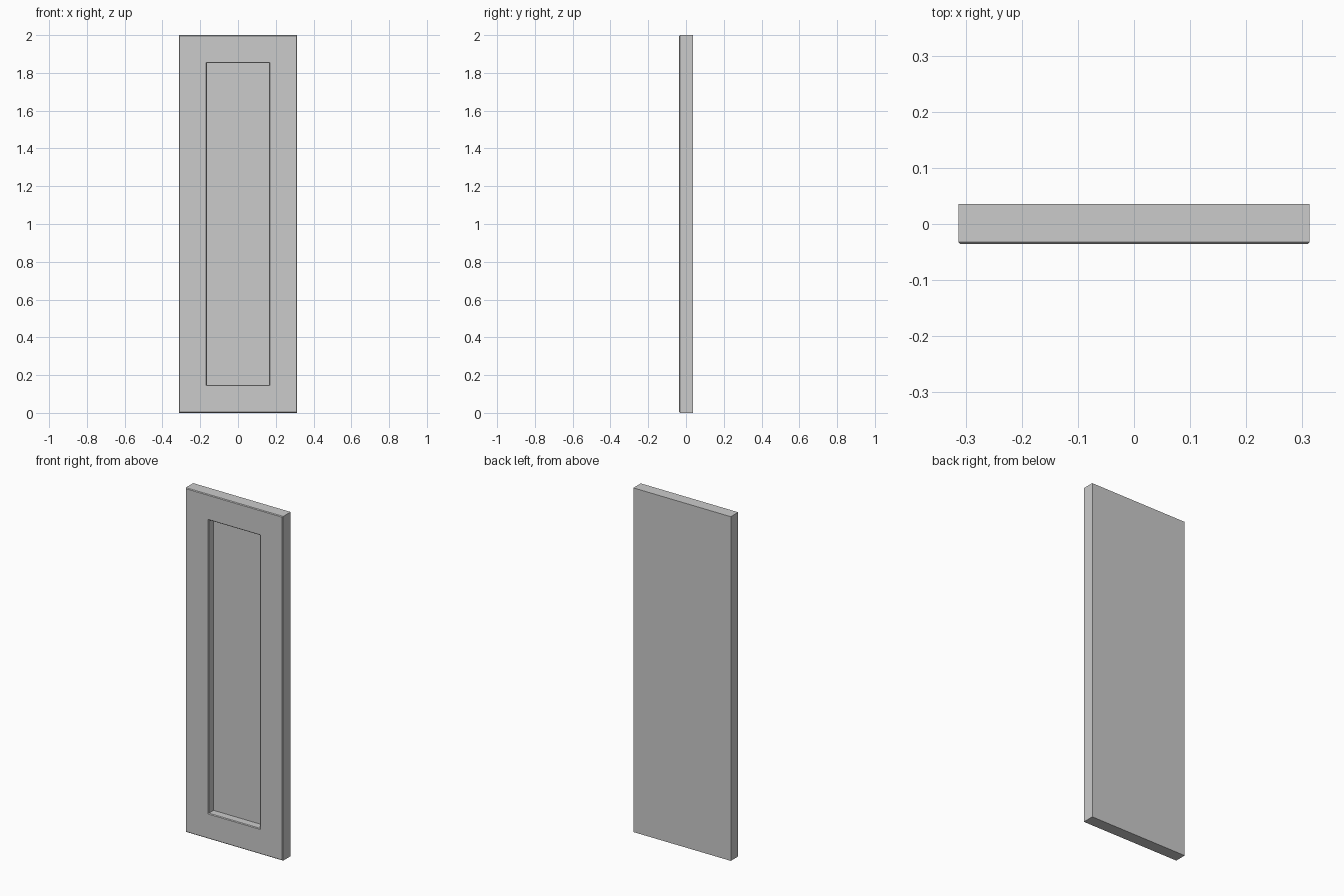
import bpy, bmesh

if "Cube" in bpy.data.objects:
    bpy.data.objects.remove(bpy.data.objects["Cube"])

W, H, D = 0.313, 2.0, 0.036   # half width, height, half depth
C = 0.004                     # edge chamfer
M = 0.148                     # frame border width
FLOOR = -D + 0.047            # depth of the recessed panel

# Concentric rectangles from back rim to recess floor: (inset, y)
rings = [(0, D), (0, -D + C), (C, -D), (M - C, -D), (M, -D + C), (M, FLOOR)]

bm = bmesh.new()


def ring(inset, y):
    x, z0, z1 = W - inset, inset, H - inset
    return [bm.verts.new(p) for p in
            ((-x, y, z0), (x, y, z0), (x, y, z1), (-x, y, z1))]


loops = [ring(*r) for r in rings]

# Side walls, chamfers, frame face and recess walls
for a, b in zip(loops, loops[1:]):
    for i in range(4):
        j = (i + 1) % 4
        bm.faces.new((a[i], a[j], b[j], b[i]))

# Back face and recessed panel
bm.faces.new(loops[0])
bm.faces.new(loops[-1])
bmesh.ops.recalc_face_normals(bm, faces=bm.faces)

mesh = bpy.data.meshes.new("door_panel")
bm.to_mesh(mesh)
bm.free()
bpy.context.collection.objects.link(bpy.data.objects.new("door_panel", mesh))
